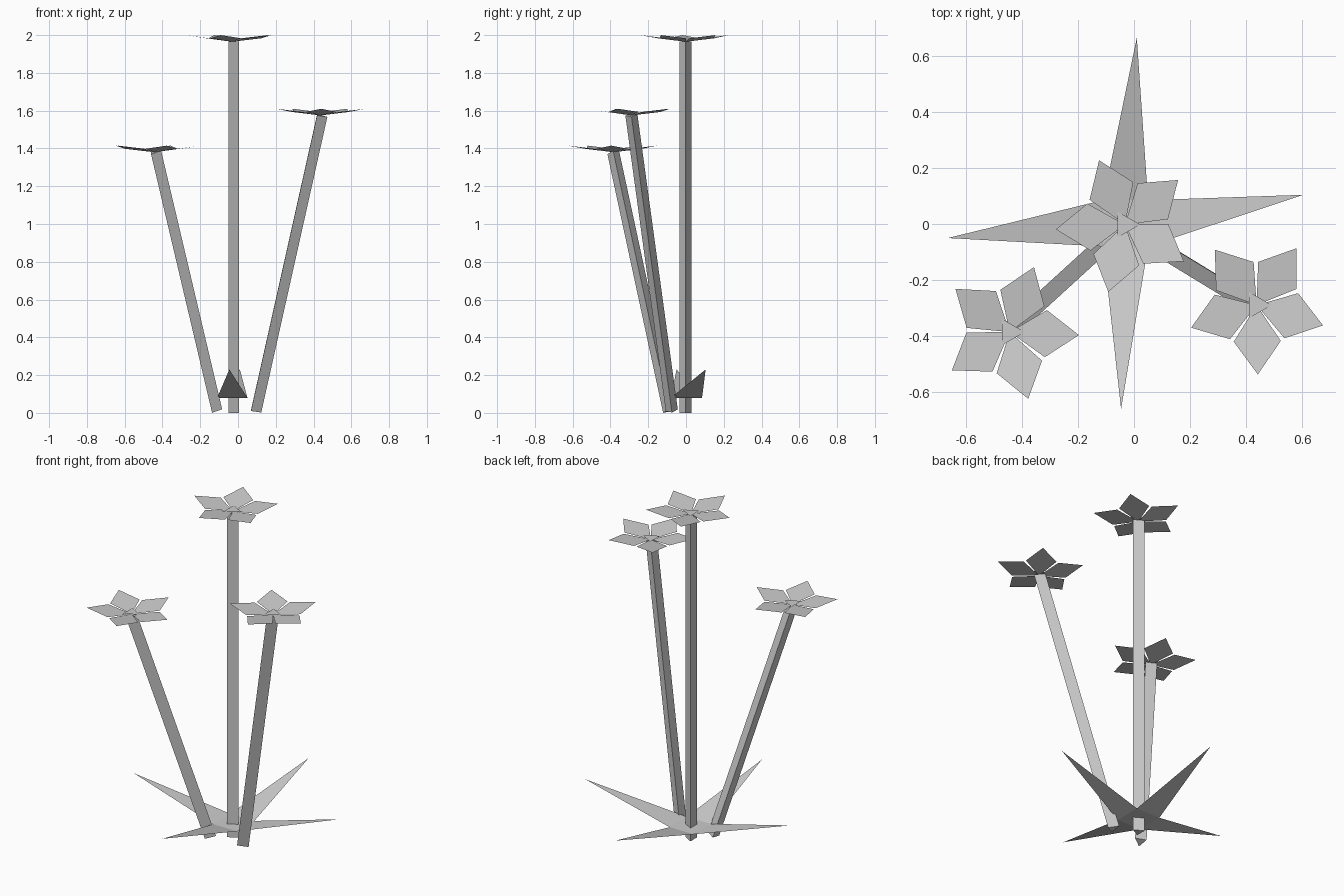
import bpy
from math import radians, cos, sin
from mathutils import Vector, Matrix

if "Cube" in bpy.data.objects:
    bpy.data.objects.remove(bpy.data.objects["Cube"])


def make_mesh(name, verts, faces):
    mesh = bpy.data.meshes.new(name)
    mesh.from_pydata(verts, [], faces)
    ob = bpy.data.objects.new(name, mesh)
    bpy.context.collection.objects.link(ob)
    return ob


def polar(r, deg, z=0.0):
    return Vector((r * cos(radians(deg)), r * sin(radians(deg)), z))


# Three-sided stem, tilted from its foot to its top
def stem(name, foot, top):
    foot, top = Vector(foot), Vector(top)
    axis = top - foot
    bpy.ops.mesh.primitive_cone_add(vertices=3, radius1=0.037, radius2=0.037,
                                    depth=axis.length)
    ob = bpy.context.object
    ob.name = name
    # turn one corner of the cross-section towards +x
    corner = ob.data.vertices[0].co
    turn = Matrix.Rotation(Vector((1, 0)).angle_signed(corner.xy), 4, 'Z')
    ob.data.transform(turn)
    tilt = Vector((0, 0, 1)).rotation_difference(axis).to_matrix().to_4x4()
    ob.matrix_world = Matrix.Translation((foot + top) / 2) @ tilt


# Five kite-shaped petals rising gently from the middle
def petals(name, centre, start):
    verts, faces = [], []
    for i in range(5):
        a = start + 72 * i
        n = len(verts)
        verts += [Vector((0, 0, 0)), polar(0.154, a - 33, 0.018),
                  polar(0.247, a, 0.035), polar(0.154, a + 33, 0.018)]
        faces.append((n, n + 1, n + 2, n + 3))
    make_mesh(name, verts, faces).location = centre


# Small triangular flower heart
def heart(name, centre):
    verts = [polar(0.054, a, 0.011) for a in (0, 120, 240)]
    make_mesh(name, verts, [(0, 1, 2)]).location = centre


plants = [
    ("middle", (-0.032, -0.002, 0.0), (-0.032, -0.002, 1.965), 40),
    ("left", (-0.12, -0.09, 0.011), (-0.443, -0.385, 1.38), -2.5),
    ("right", (0.087, -0.075, 0.010), (0.437, -0.289, 1.575), 55),
]
for label, foot, top, start in plants:
    stem(label + "_stem", foot, top)
    petals(label + "_petals", top, start)
    heart(label + "_flower_heart", top)

# Four pointed leaves around a shared square base
base = [(-0.11, -0.08, 0.08), (0.05, -0.08, 0.08), (0.05, 0.085, 0.08), (-0.11, 0.085, 0.08)]
tips = [(-0.046, -0.66, 0.23), (0.603, 0.104, 0.23), (0.01, 0.664, 0.23), (-0.664, -0.05, 0.23)]
make_mesh("leaves", base + tips,
          [(0, 1, 2, 3)] + [(i, i + 4, (i + 1) % 4) for i in range(4)])
